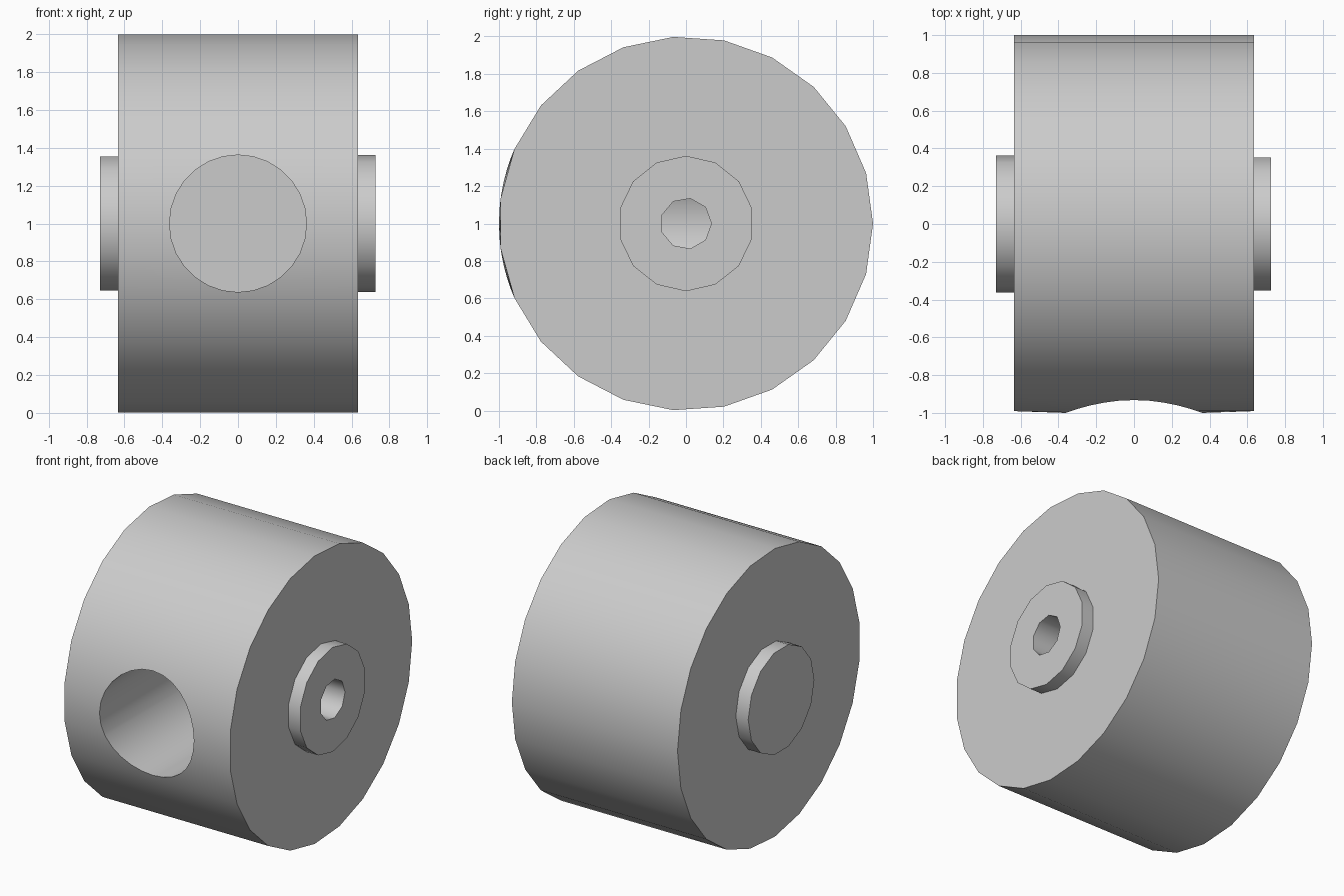
import bpy, bmesh, math
from mathutils import Vector

cube = bpy.data.objects.get("Cube")
if cube:
    bpy.data.objects.remove(cube, do_unlink=True)

grey = bpy.data.materials.new("light_grey")
grey.use_nodes = True
grey.diffuse_color = (0.6, 0.6, 0.6, 1)
grey.node_tree.nodes["Principled BSDF"].inputs["Base Color"].default_value = (0.6, 0.6, 0.6, 1)

CENTRE_Z = 1.0
BORE_R = 0.362


def cylinder(name, axis, start, end, radius, sides, phase=0.0):
    """Closed prism along x or y, through the centre of the wheel."""
    bm = bmesh.new()
    rings = []
    for along in (start, end):
        ring = []
        for i in range(sides):
            a = phase + math.tau * i / sides
            u, z = radius * math.cos(a), CENTRE_Z + radius * math.sin(a)
            ring.append(bm.verts.new((along, u, z) if axis == "x" else (u, along, z)))
        rings.append(ring)
        bm.faces.new(ring)
    a, b = rings
    for i in range(sides):
        j = (i + 1) % sides
        bm.faces.new((a[i], a[j], b[j], b[i]))
    bmesh.ops.recalc_face_normals(bm, faces=bm.faces)
    mesh = bpy.data.meshes.new(name)
    bm.to_mesh(mesh)
    bm.free()
    mesh.materials.append(grey)
    obj = bpy.data.objects.new(name, mesh)
    bpy.context.collection.objects.link(obj)
    return obj


def activate(obj):
    bpy.ops.object.select_all(action="DESELECT")
    obj.select_set(True)
    bpy.context.view_layer.objects.active = obj


def cut(obj, cutter):
    activate(obj)
    mod = obj.modifiers.new("cut", "BOOLEAN")
    mod.operation = "DIFFERENCE"
    mod.solver = "EXACT"
    mod.object = cutter
    bpy.ops.object.modifier_apply(modifier=mod.name)


# Main drum and the two end bosses
body = cylinder("drum_body", "x", -0.635, 0.635, 1.0, 23)
boss_left = cylinder("boss_left", "x", 0.635, 0.725, 0.362, 14, math.pi / 2)
boss_right = cylinder("boss_right", "x", -0.73, -0.635, 0.362, 14)

# Blind front bore, and a small side hole that opens into it
bore = cylinder("bore_cutter", "y", -1.3, 0.4, BORE_R, 28)
pin = cylinder("pin_cutter", "x", 0.0, 1.0, 0.136, 9)
cut(body, bore)
cut(body, pin)
cut(boss_left, pin)
for cutter in (bore, pin):
    bpy.data.objects.remove(cutter, do_unlink=True)

# Bring the bore rim out to the true round surface
for v in body.data.vertices:
    if v.co.y < -0.8 and math.hypot(v.co.x, v.co.z - CENTRE_Z) < BORE_R + 0.01:
        v.co.y = -math.sqrt(1 - (v.co.z - CENTRE_Z) ** 2)

for obj in (body, boss_left, boss_right):
    activate(obj)
    bpy.ops.object.shade_smooth_by_angle(angle=math.radians(45))

# Round normals on the drum surface, so the bore does not disturb its shading
mesh = body.data
normals = [Vector((0, 0, 0)) for _ in mesh.loops]
for poly in mesh.polygons:
    points = [mesh.vertices[i].co for i in poly.vertices]
    on_rim = all(math.hypot(p.y, p.z - CENTRE_Z) > 0.95 for p in points)
    if on_rim and abs(poly.normal.x) < 0.5:
        for loop, p in zip(poly.loop_indices, points):
            normals[loop] = Vector((0, p.y, p.z - CENTRE_Z)).normalized()
mesh.normals_split_custom_set(normals)
